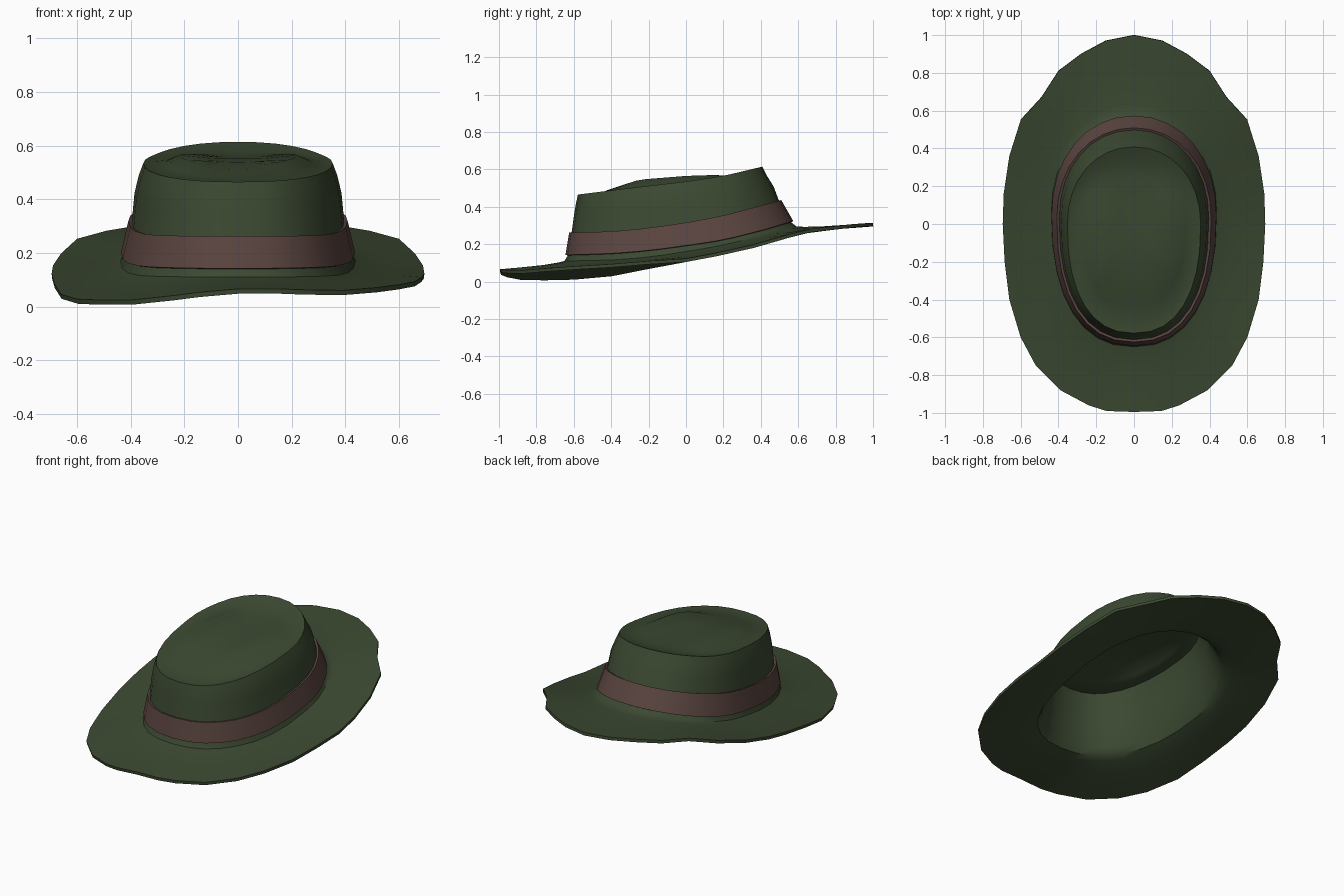
import bpy, math

if "Cube" in bpy.data.objects:
    bpy.data.objects.remove(bpy.data.objects["Cube"])

HALF = 16
N = HALF * 2
THICK = 0.018


def interp(table, v):
    # piecewise linear lookup in [(key, value), ...]
    if v <= table[0][0]:
        return table[0][1]
    for (a, p), (b, q) in zip(table, table[1:]):
        if v <= b:
            return p + (q - p) * (v - a) / (b - a)
    return table[-1][1]


def oval(w, back, front, cy, ztab, dz=0.0):
    # egg-shaped ring, blunter at the front, with height following y
    pts = []
    for i in range(N):
        t = 2 * math.pi * i / N
        s, c = math.sin(t), math.cos(t)
        e = 2 / 2.35 if c < 0 else 2 / 2.1
        x = w * math.copysign(abs(s) ** e, s)
        y = cy + math.copysign(abs(c) ** e, c) * ((back - cy) if c > 0 else (cy - front))
        pts.append((x, y, interp(ztab, y) + dz))
    return pts


def blend(a, b, f, dz=0.0):
    return [tuple(p + (q - p) * f + (dz if k == 2 else 0) for k, (p, q) in enumerate(zip(u, v)))
            for u, v in zip(a, b)]


def material(name, rgb):
    m = bpy.data.materials.new(name)
    m.diffuse_color = (*rgb, 1)
    m.use_nodes = True
    m.node_tree.nodes["Principled BSDF"].inputs["Base Color"].default_value = m.diffuse_color
    return m


def loft(name, rings, mat, thick, offset, tip=None):
    verts = [p for r in rings for p in r]
    faces = []
    for r in range(len(rings) - 1):
        for i in range(N):
            j = (i + 1) % N
            faces.append((r * N + i, r * N + N + i, r * N + N + j, r * N + j))
    if tip:
        base = (len(rings) - 1) * N
        verts.append(tip)
        faces += [(base + i, len(verts) - 1, base + (i + 1) % N) for i in range(N)]
    me = bpy.data.meshes.new(name)
    me.from_pydata(verts, [], faces)
    me.materials.append(mat)
    ob = bpy.data.objects.new(name, me)
    bpy.context.collection.objects.link(ob)
    mod = ob.modifiers.new("thickness", 'SOLIDIFY')
    mod.thickness, mod.offset = thick, offset
    bpy.ops.object.select_all(action='DESELECT')
    ob.select_set(True)
    bpy.context.view_layer.objects.active = ob
    bpy.ops.object.modifier_apply(modifier="thickness")
    bpy.ops.object.shade_smooth_by_angle(angle=math.radians(40))
    return ob


green = material("dark green felt", (0.044, 0.066, 0.031))
brown = material("brown ribbon", (0.105, 0.060, 0.052))

# Wavy brim edge: right half from back to front, mirrored to the left
edge = [(0, 1, .295), (.15, .97, .295), (.28, .90, .29), (.40, .81, .28),
        (.49, .67, .265), (.60, .55, .235), (.66, .36, .18), (.69, .16, .135),
        (.695, 0, .105), (.685, -.2, .08), (.66, -.4, .052), (.60, -.6, .037),
        (.52, -.75, .03), (.39, -.88, .025), (.24, -.96, .034), (.145, -.99, .042),
        (0, -.995, .048)]
full = edge + [(-x, y, z) for x, y, z in edge[-2:0:-1]]
brim = [(x, y, z + THICK + .045 * x * max(0, min(1, -2 * y))) for x, y, z in full]

# Height of each ring from front (-y) to back
z_base = [(-.65, .11), (-.4, .115), (-.2, .13), (0, .16), (.2, .195), (.4, .245), (.58, .295)]
z_low = [(-.64, .14), (-.4, .147), (-.2, .163), (0, .19), (.2, .22), (.4, .27), (.57, .32)]
z_high = [(-.62, .26), (-.4, .265), (-.2, .283), (0, .312), (.2, .35), (.5, .43)]
z_mid = [(-.60, .36), (-.2, .39), (0, .42), (.2, .455), (.47, .51)]
z_rim = [(-.58, .465), (-.3, .50), (0, .535), (.2, .565), (.41, .615)]
z_top = [(-.45, .48), (-.25, .545), (0, .565), (.15, .57), (.35, .56)]

base = oval(.438, .59, -.65, .06, z_base)
low = oval(.424, .562, -.632, .05, z_low)
high = oval(.396, .498, -.612, .03, z_high)
mid = oval(.386, .468, -.598, .02, z_mid)
under = oval(.370, .430, -.588, 0, z_rim, -.045)
rim = oval(.353, .408, -.578, 0, z_rim)
lip = oval(.325, .375, -.54, 0, z_rim, -.006)
top = oval(.22, .25, -.36, 0, z_top)
inner = oval(.10, .12, -.18, 0, z_top, -.012)

# Felt body: brim, crown walls and dented top in one shell
loft("felt_brim_and_crown",
     [brim, blend(brim, base, .3, -.004), blend(brim, base, .65, -.007), blend(brim, base, .9, -.004),
      base, low, high, mid, under, rim, lip, blend(lip, top, .5, -.008), top, inner],
     green, THICK, -1, tip=(0, -.02, .552))

# Ribbon band wrapped round the crown
loft("ribbon_band", [low, blend(low, high, .5, 0), high], brown, .013, 1)
